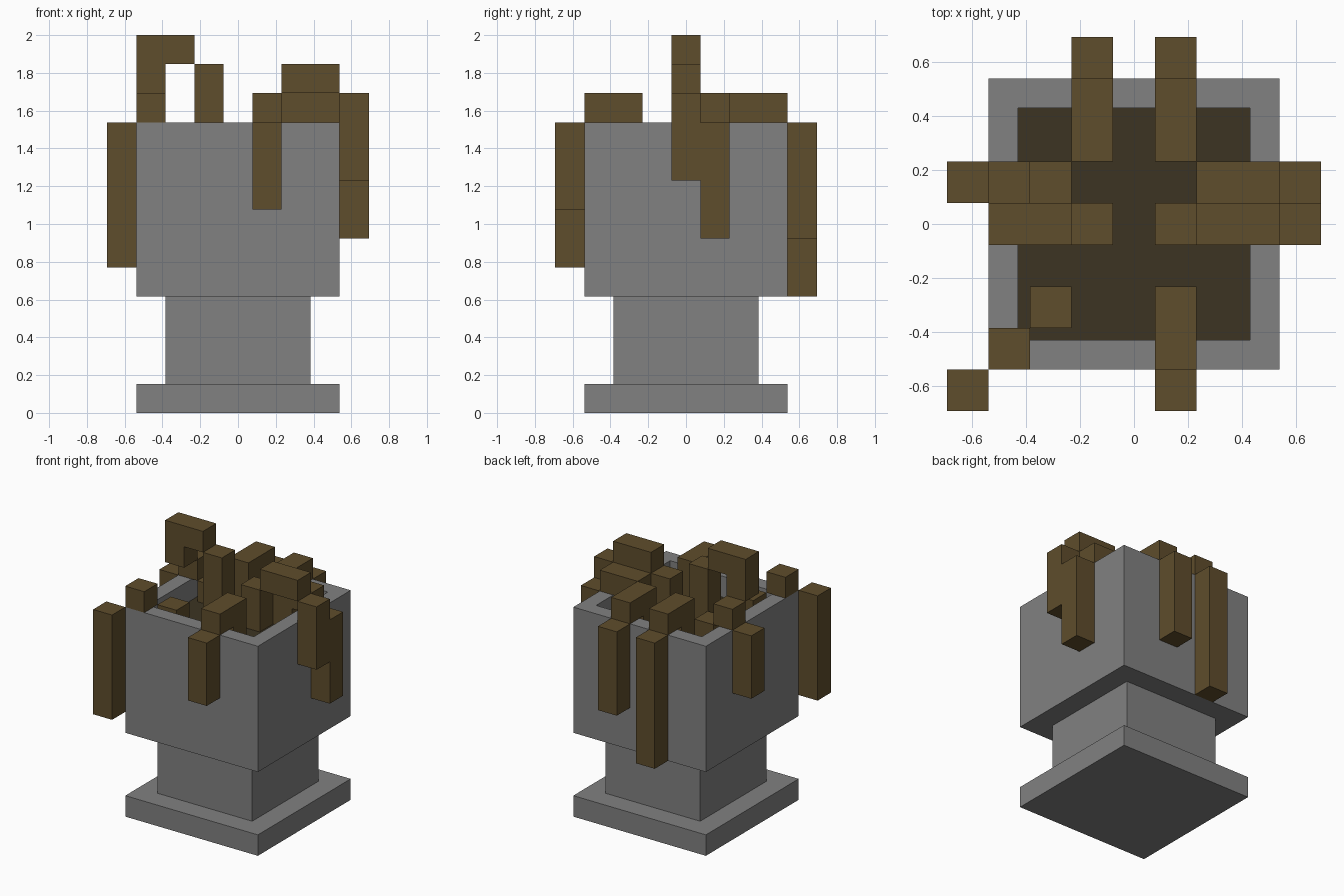
import bpy, bmesh

U = 2 / 13          # one block
SOIL = 9            # soil level in blocks

if "Cube" in bpy.data.objects:
    bpy.data.objects.remove(bpy.data.objects["Cube"], do_unlink=True)


def material(name, rgb):
    m = bpy.data.materials.new(name)
    m.use_nodes = True
    m.diffuse_color = (*rgb, 1)
    bsdf = m.node_tree.nodes["Principled BSDF"]
    bsdf.inputs["Base Color"].default_value = (*rgb, 1)
    return m


STONE = material("grey stone", (0.22, 0.22, 0.22))
WOOD = material("brown vine", (0.114, 0.074, 0.025))
EARTH = material("dark soil", (0.045, 0.034, 0.016))


def add_box(bm, x, y, z):
    """Box from (low, high) ranges given in blocks."""
    geom = bmesh.ops.create_cube(bm, size=1)["verts"]
    for v in geom:
        v.co = [(r[0] if c < 0 else r[1]) * U for c, r in zip(v.co, (x, y, z))]
    return geom


def finish(bm, name, *mats):
    mesh = bpy.data.meshes.new(name)
    bm.to_mesh(mesh)
    bm.free()
    for m in mats:
        mesh.materials.append(m)
    ob = bpy.data.objects.new(name, mesh)
    bpy.context.collection.objects.link(ob)
    return ob


def block(name, half, z0, z1, mat):
    bm = bmesh.new()
    add_box(bm, (-half, half), (-half, half), (z0, z1))
    return finish(bm, name, mat)


# Pedestal
block("base_slab", 3.5, 0, 1, STONE)
block("stem", 2.5, 1, 4, STONE)

# Planter bowl: top face inset and sunk, its floor coloured as soil
bm = bmesh.new()
add_box(bm, (-3.5, 3.5), (-3.5, 3.5), (4, 10))
top = max(bm.faces, key=lambda f: f.calc_center_median().z)
bmesh.ops.inset_individual(bm, faces=[top], thickness=U)
floor = bmesh.ops.extrude_discrete_faces(bm, faces=[top])["faces"][0]
for v in floor.verts:
    v.co.z = SOIL * U
floor.material_index = 1
bmesh.ops.recalc_face_normals(bm, faces=bm.faces)
finish(bm, "planter", STONE, EARTH)

# Vines: each is a chain of bars (x cells, y cells, z range) in blocks
vines = {
    "front_vine": [((1, 1), (-2, -2), (SOIL, 10)), ((1, 1), (-3, -2), (10, 11)),
                   ((1, 1), (-4, -4), (7, 10))],
    "back_left_vine": [((1, 1), (2, 2), (SOIL, 10)), ((1, 1), (2, 3), (10, 11)),
                       ((1, 1), (4, 4), (6, 10))],
    "back_right_vine": [((-1, -1), (2, 2), (SOIL, 10)), ((-1, -1), (2, 3), (10, 11)),
                        ((-1, -1), (4, 4), (4, 10))],
    "left_low_vine": [((2, 2), (1, 1), (SOIL, 10)), ((2, 3), (1, 1), (10, 11)),
                      ((4, 4), (1, 1), (6, 10))],
    "left_high_vine": [((1, 1), (0, 0), (SOIL, 11)), ((2, 3), (0, 0), (11, 12)),
                       ((4, 4), (0, 0), (8, 11))],
    "right_low_vine": [((-2, -2), (1, 1), (SOIL, 10)), ((-3, -3), (1, 1), (10, 11)),
                       ((-4, -4), (1, 1), (7, 10))],
    "right_high_vine": [((-1, -1), (0, 0), (SOIL, 12)), ((-3, -2), (0, 0), (12, 13)),
                        ((-3, -3), (0, 0), (11, 12))],
    "corner_vine": [((-2, -2), (-2, -2), (SOIL, 10)), ((-3, -3), (-3, -3), (10, 11)),
                    ((-4, -4), (-4, -4), (5, 10))],
}
for name, bars in vines.items():
    bm = bmesh.new()
    for (x0, x1), (y0, y1), z in bars:
        add_box(bm, (x0 - 0.5, x1 + 0.5), (y0 - 0.5, y1 + 0.5), z)
    finish(bm, name, WOOD)
